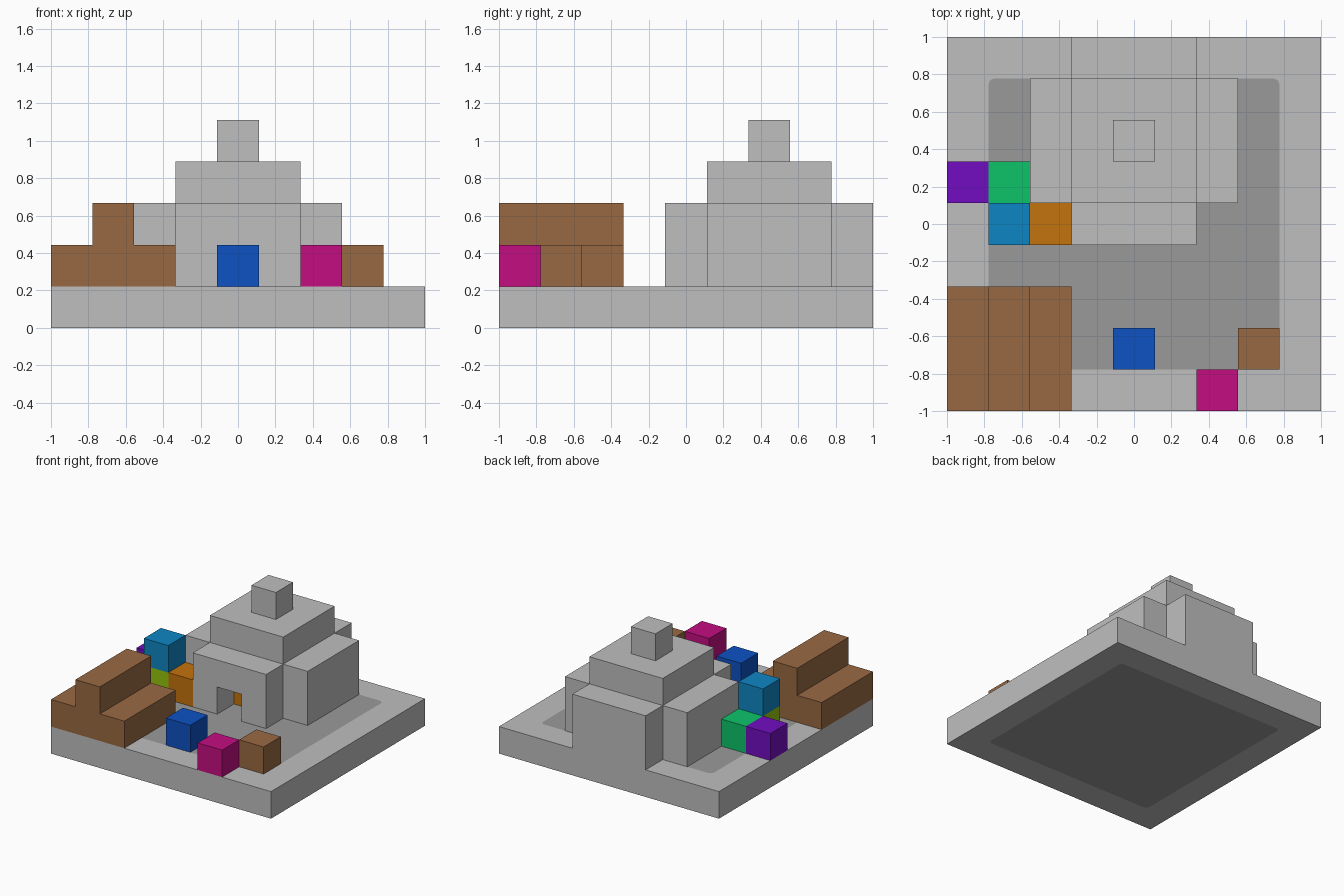
import bpy
import bmesh
from math import cos, sin, pi, radians

cube = bpy.data.objects.get("Cube")
if cube:
    bpy.data.objects.remove(cube, do_unlink=True)

U = 2 / 9  # side of one building block


def to_linear(v):
    v /= 255
    return v / 12.92 if v <= 0.04045 else ((v + 0.055) / 1.055) ** 2.4


def material(name, *rgb):
    colour = (*[to_linear(v) for v in rgb], 1)
    mat = bpy.data.materials.new(name)
    mat.use_nodes = True
    mat.diffuse_color = colour
    shader = mat.node_tree.nodes["Principled BSDF"]
    shader.inputs["Base Color"].default_value = colour
    shader.inputs["Roughness"].default_value = 0.9
    return mat


light_grey = material("light grey", 191, 191, 191)
dark_grey = material("dark grey", 154, 154, 154)
brown = material("brown", 153, 105, 66)
blue = material("blue", 13, 82, 196)
magenta = material("magenta", 196, 13, 128)
cyan = material("cyan blue", 13, 134, 196)
orange = material("orange", 196, 115, 13)
purple = material("purple", 113, 13, 192)
green = material("green", 13, 196, 105)
lime = material("lime", 150, 196, 13)


def finish(name, bm, *mats):
    bmesh.ops.recalc_face_normals(bm, faces=bm.faces[:])
    mesh = bpy.data.meshes.new(name)
    bm.to_mesh(mesh)
    bm.free()
    for mat in mats:
        mesh.materials.append(mat)
    obj = bpy.data.objects.new(name, mesh)
    bpy.context.collection.objects.link(obj)
    return obj


def point(i, j, k):
    """Block grid position to world position."""
    return (i * U - 1, j * U - 1, k * U)


def prism(name, profile, start, end, mat):
    """Extrude an x-z profile along y, all in block units."""
    bm = bmesh.new()
    front, back = [[bm.verts.new(point(x, y, z)) for x, z in profile]
                   for y in (start, end)]
    bm.faces.new(front)
    bm.faces.new(back)
    for n in range(len(profile)):
        m = (n + 1) % len(profile)
        bm.faces.new((front[n], front[m], back[m], back[n]))
    return finish(name, bm, mat)


def block(name, corner, mat, size=(1, 1, 1)):
    x, y, z = corner
    w, d, h = size
    profile = [(x, z), (x + w, z), (x + w, z + h), (x, z + h)]
    return prism(name, profile, y, y + d, mat)


# Base slab: light rim around a dark, round-cornered panel on top and bottom
bm = bmesh.new()
half, radius, steps = 1 - U, 0.035, 4
signs = [(1, 1), (-1, 1), (-1, -1), (1, -1)]
rims = []
for z in (0, U):
    outer = [bm.verts.new((sx, sy, z)) for sx, sy in signs]
    arcs = []
    for c, (sx, sy) in enumerate(signs):
        angles = [radians(90 * c) + pi / 2 * s / steps for s in range(steps + 1)]
        arcs.append([bm.verts.new((sx * (half - radius) + radius * cos(a),
                                   sy * (half - radius) + radius * sin(a), z))
                     for a in angles])
    bm.faces.new(sum(arcs, [])).material_index = 1
    for c in range(4):
        n = (c + 1) % 4
        bm.faces.new((outer[c], outer[n], arcs[n][0], arcs[c][-1]))
        for a, b in zip(arcs[c], arcs[c][1:]):
            bm.faces.new((outer[c], b, a))
    rims.append(outer)
low, high = rims
for c in range(4):
    n = (c + 1) % 4
    bm.faces.new((low[c], low[n], high[n], high[c]))
finish("base", bm, light_grey, dark_grey)

# Stepped temple with a doorway in the front porch
block("temple_hall", (2, 5, 1), light_grey, (5, 3, 2))
block("back_porch", (3, 8, 1), light_grey, (3, 1, 2))
prism("front_porch", [(3, 1), (4, 1), (4, 2), (5, 2), (5, 1), (6, 1), (6, 3), (3, 3)],
      4, 5, light_grey)
block("upper_tier", (3, 5, 3), light_grey, (3, 3, 1))
block("roof_finial", (4, 6, 4), light_grey)
block("doorway_back", (4, 4.98, 1), orange, (1, 0.02, 1))

# Brown mound with a raised ridge
prism("stepped_mound", [(0, 1), (3, 1), (3, 2), (2, 2), (2, 3), (1, 3), (1, 2), (0, 2)],
      0, 3, brown)

# Loose coloured cubes
for name, cell, mat in [
    ("blue_cube", (4, 1, 1), blue),
    ("magenta_cube", (6, 0, 1), magenta),
    ("brown_cube", (7, 1, 1), brown),
    ("orange_cube", (2, 4, 1), orange),
    ("lime_cube", (1, 4, 1), lime),
    ("cyan_cube", (1, 4, 2), cyan),
    ("green_cube", (1, 5, 1), green),
    ("purple_cube", (0, 5, 1), purple),
]:
    block(name, cell, mat)
